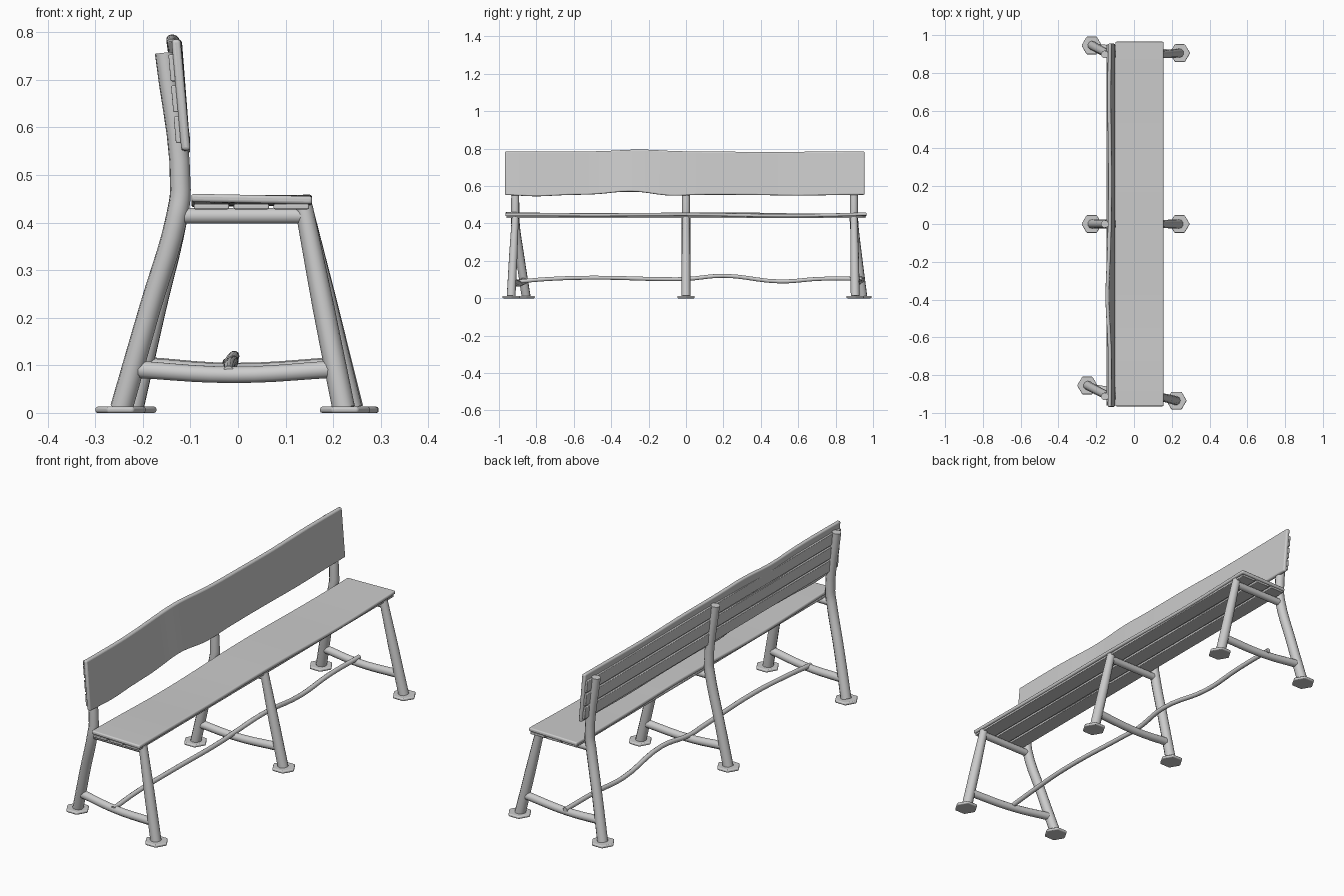
import bpy, bmesh, math
from mathutils import Vector

if "Cube" in bpy.data.objects:
    bpy.data.objects.remove(bpy.data.objects["Cube"])


def finish(name, me, angle=40):
    ob = bpy.data.objects.new(name, me)
    bpy.context.collection.objects.link(ob)
    bpy.ops.object.select_all(action='DESELECT')
    ob.select_set(True)
    bpy.context.view_layer.objects.active = ob
    bpy.ops.object.shade_smooth_by_angle(angle=math.radians(angle))
    return ob


def tube(name, pts, radii):
    """Smooth round bar through points, as a capped mesh."""
    cu = bpy.data.curves.new(name + "_path", 'CURVE')
    cu.dimensions = '3D'
    cu.bevel_depth = 1.0
    cu.bevel_resolution = 3
    cu.resolution_u = 5
    cu.use_fill_caps = True
    sp = cu.splines.new('BEZIER')
    sp.bezier_points.add(len(pts) - 1)
    for b, p, r in zip(sp.bezier_points, pts, radii):
        b.co = p
        b.radius = r
        b.handle_left_type = b.handle_right_type = 'AUTO'
    tmp = bpy.data.objects.new(name + "_tmp", cu)
    bpy.context.collection.objects.link(tmp)
    bpy.context.view_layer.update()
    me = bpy.data.meshes.new_from_object(
        tmp.evaluated_get(bpy.context.evaluated_depsgraph_get()))
    bpy.data.objects.remove(tmp)
    bm = bmesh.new()
    bm.from_mesh(me)
    bmesh.ops.remove_doubles(bm, verts=bm.verts, dist=1e-5)
    bm.to_mesh(me)
    bm.free()
    return finish(name, me)


def board(name, section, y0, y1, n, bevel):
    """Loft a four-corner section along y; section(y) gives (x, z) corners."""
    bm = bmesh.new()
    rings = []
    for i in range(n + 1):
        y = y0 + (y1 - y0) * i / n
        rings.append([bm.verts.new((x, y, z)) for x, z in section(y)])
    for a, b in zip(rings, rings[1:]):
        for k in range(4):
            bm.faces.new((a[k], a[(k + 1) % 4], b[(k + 1) % 4], b[k]))
    bm.faces.new(rings[0][::-1])
    bm.faces.new(rings[-1])
    bmesh.ops.recalc_face_normals(bm, faces=bm.faces)
    me = bpy.data.meshes.new(name)
    bm.to_mesh(me)
    bm.free()
    ob = finish(name, me)
    if bevel:
        m = ob.modifiers.new("rounded", 'BEVEL')
        m.width = bevel
        m.segments = 3
        m.limit_method = 'ANGLE'
        m.angle_limit = math.radians(50)
    return ob


def bump(y, c, w):
    return math.exp(-((y - c) / w) ** 2)


def foot(name, x, y):
    """Six-sided foot plate."""
    bm = bmesh.new()
    bmesh.ops.create_cone(bm, cap_ends=True, segments=6, radius1=0.054,
                          radius2=0.054, depth=0.013)
    for v in bm.verts:
        a = math.pi / 2
        v.co = Vector((v.co.x * math.cos(a / 3 * 3) - v.co.y, v.co.x, v.co.z)) \
            if abs(v.co.x) > 0.053 else Vector((-v.co.y, v.co.x, v.co.z))
        v.co += Vector((x, y, 0.0065))
    me = bpy.data.meshes.new(name)
    bm.to_mesh(me)
    bm.free()
    ob = finish(name, me, 30)
    m = ob.modifiers.new("rounded", 'BEVEL')
    m.width = 0.005
    m.segments = 3


# seat board, gently warped
def seat_section(y):
    t = 0.455 + 0.003 * math.sin(6 * y + 1)
    b = t - 0.017
    u = 0.003 * math.sin(4.3 * y)
    return [(-0.098, b + u), (0.156, b - u), (0.156, t - u), (-0.098, t + u)]


board("seat", seat_section, -0.965, 0.965, 60, 0.006)

# support slats under the seat
for i, x in enumerate((-0.056, 0.028, 0.112)):
    board(f"seat_slat_{i}", lambda y, x=x: [(x - 0.037, 0.428), (x + 0.037, 0.428),
          (x + 0.037, 0.439), (x - 0.037, 0.439)], -0.96, 0.96, 1, 0.003)


# backrest board with wavy edges
def back_section(y):
    d = -0.012 * bump(y, -0.4, 0.2) + 0.002 * math.sin(7 * y)
    lo = 0.553 + 0.018 * bump(y, -0.3, 0.14) - 0.008 * bump(y, -0.8, 0.12) \
        - 0.006 * bump(y, -0.08, 0.1) - 0.004 * bump(y, 0.6, 0.2)
    hi = 0.785 + 0.010 * bump(y, -0.25, 0.15) - 0.004 * bump(y, 0.45, 0.2)
    return [(-0.119, lo), (-0.100, lo), (-0.120 + d, hi), (-0.139 + d, hi)]


board("backrest", back_section, -0.968, 0.955, 70, 0.007)

# slats behind the backrest
for i, z in enumerate((0.595, 0.66, 0.725)):
    def slat(y, z=z):
        f = lambda h: -0.117 - (h - 0.55) * 0.085
        return [(f(z - .028) - .012, z - .028), (f(z - .028), z - .028),
                (f(z + .028), z + .028), (f(z + .028) - .012, z + .028)]
    board(f"back_slat_{i}", slat, -0.96, 0.95, 1, 0.003)

# three frames: top y, back foot x/y, front foot x/y, stretcher height
frames = (("left", -0.913, -0.245, -0.855, 0.222, -0.935, 0.092),
          ("middle", 0.0, -0.222, 0.0, 0.238, 0.0, 0.098),
          ("right", 0.898, -0.222, 0.945, 0.240, 0.905, 0.100))
for side, y, bx, by, fx, fy, sz in frames:
    def mix(a, b, t):
        return a + (b - a) * t
    # back leg and post in one bar
    tube(f"back_leg_{side}",
         [(bx, by, 0.01), (mix(bx, -0.125, 0.5), mix(by, y, 0.55), 0.22),
          (-0.128, y, 0.415), (-0.121, y, 0.47), (-0.155, y, 0.757)],
         [0.024, 0.023, 0.023, 0.022, 0.020])
    # front leg
    tube(f"front_leg_{side}",
         [(fx, fy, 0.01), (mix(fx, 0.138, 0.5), mix(fy, y, 0.5), 0.22),
          (0.138, y, 0.434)], [0.024, 0.023, 0.019])
    # seat bearer
    tube(f"seat_bearer_{side}", [(-0.125, y, 0.414), (0.135, y, 0.414)],
         [0.017, 0.017])
    # low cross stretcher with slight sag
    t = sz / 0.43
    tube(f"stretcher_{side}",
         [(mix(bx, -0.125, t), mix(by, y, t), sz),
          (-0.01, mix((by + fy) / 2, y, t), sz - 0.012),
          (mix(fx, 0.138, t), mix(fy, y, t), sz)], [0.019, 0.018, 0.019])
    foot(f"back_foot_{side}", bx - 0.002, by)
    foot(f"front_foot_{side}", fx + 0.003, fy)

# wandering long rail between the frames
rail = [(-0.02, -0.91, 0.088), (-0.018, -0.75, 0.102), (-0.01, -0.5, 0.110),
        (-0.015, -0.1, 0.102), (-0.02, 0.0, 0.103), (-0.008, 0.2, 0.120),
        (-0.02, 0.5, 0.090), (-0.022, 0.72, 0.104), (-0.02, 0.94, 0.104)]
tube("long_rail", rail, [0.011] * len(rail))
